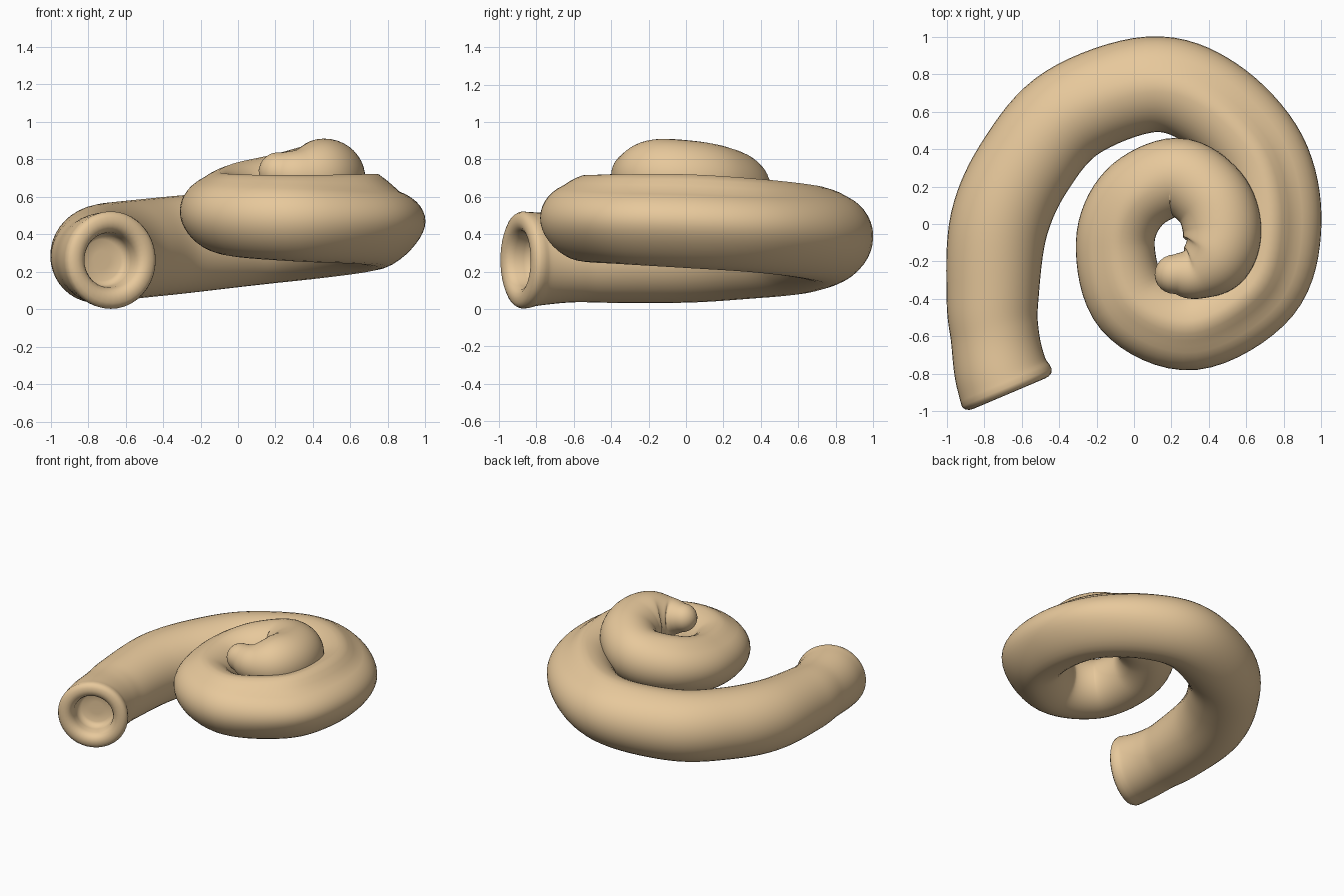
import bpy, bmesh, math
from mathutils import Vector

if "Cube" in bpy.data.objects:
    bpy.data.objects.remove(bpy.data.objects["Cube"])

# Centreline of the coil: x, y, z, tube radius, sharpness of the outer shoulder
PATH = [
    (-0.665, -0.905, 0.262, 0.262, 0), (-0.712, -0.78, 0.268, 0.248, 0),
    (-0.742, -0.60, 0.272, 0.236, 0), (-0.755, -0.40, 0.278, 0.245, 0),
    (-0.72, 0.00, 0.297, 0.263, 0), (-0.575, 0.32, 0.317, 0.263, 0),
    (-0.33, 0.595, 0.342, 0.262, 0.05), (0.09, 0.745, 0.385, 0.256, 0.2),
    (0.41, 0.645, 0.415, 0.252, 0.5), (0.675, 0.36, 0.447, 0.25, 0.9),
    (0.75, 0.00, 0.47, 0.25, 1), (0.66, -0.34, 0.48, 0.24, 0.9),
    (0.31, -0.55, 0.485, 0.23, 0.5), (-0.01, -0.42, 0.50, 0.22, 0.4),
    (-0.10, -0.10, 0.525, 0.21, 0.4), (0.00, 0.14, 0.57, 0.21, 0.25),
    (0.23, 0.25, 0.62, 0.21, 0), (0.41, 0.14, 0.67, 0.21, 0),
    (0.47, -0.03, 0.695, 0.21, 0), (0.43, -0.18, 0.71, 0.197, 0),
    (0.32, -0.26, 0.715, 0.145, 0), (0.215, -0.268, 0.732, 0.105, 0),
]
SIDES, STEPS = 40, 8
pts = [Vector(p) for p in PATH]
pts = [2 * pts[0] - pts[1]] + pts + [2 * pts[-1] - pts[-2]]


def spline(a, b, c, d, t):
    return 0.5 * (2 * b + (c - a) * t + (2 * a - 5 * b + 4 * c - d) * t * t
                  + (3 * b - a - 3 * c + d) * t ** 3)


samples = [spline(*pts[i:i + 4], k / STEPS) for i in range(len(pts) - 3) for k in range(STEPS)]
samples.append(pts[-2])

bm = bmesh.new()
rings = []


def add_ring(centre, axis, radius, sharp=0.0):
    side = axis.cross(Vector((0, 0, 1))).normalized()   # points to the inside of the coil
    up = side.cross(axis).normalized()
    ring = []
    for k in range(SIDES):
        a = 2 * math.pi * k / SIDES
        c, s = math.cos(a), math.sin(a)
        out = max(0.0, -c)
        # Outer shoulder slopes more steeply than a circle
        s *= 1 - 0.3 * sharp * (min(1, 2.2 * out) if s > 0 else out ** 1.5)
        ring.append(bm.verts.new(centre + radius * (c * side + s * up)))
    rings.append(ring)


# Hollow mouth with a rolled rim: depth along the axis, radius
mouth = Vector(samples[0][:3])
axis0 = Vector((-0.39, 0.92, 0.0)).normalized()
for depth, radius in [(0.16, 0.05), (0.158, 0.11), (0.145, 0.135), (0.10, 0.142), (0.05, 0.147),
                      (0.02, 0.16), (0.004, 0.182), (0.0, 0.205), (0.003, 0.23),
                      (0.015, 0.251), (0.035, 0.26), (0.065, 0.257)]:
    add_ring(mouth + axis0 * depth, axis0, radius)

# Coiled tube
for i, s in enumerate(samples):
    p = Vector(s[:3])
    if i < STEPS and (p - mouth).length < 0.09:
        continue
    a, b = samples[max(i - 1, 0)], samples[min(i + 1, len(samples) - 1)]
    axis = (Vector(b[:3]) - Vector(a[:3])).normalized()
    add_ring(p, axis, s[3], s[4])

# Rounded tip
for k in range(1, 7):
    a = k * math.pi / 2 / 6.3
    add_ring(p + axis * s[3] * math.sin(a), axis, s[3] * math.cos(a))

for r, q in zip(rings, rings[1:]):
    for k in range(SIDES):
        n = (k + 1) % SIDES
        bm.faces.new((r[k], r[n], q[n], q[k]))
bm.faces.new(rings[0])
bm.faces.new(rings[-1])
bmesh.ops.recalc_face_normals(bm, faces=bm.faces)
for f in bm.faces:
    f.smooth = True

mesh = bpy.data.meshes.new("coiled_tube")
bm.to_mesh(mesh)
bm.free()
tube = bpy.data.objects.new("coiled_tube", mesh)
bpy.context.collection.objects.link(tube)

# Tan surface
tan = bpy.data.materials.new("tan")
tan.diffuse_color = (0.80, 0.58, 0.33, 1)
tan.use_nodes = True
tan.node_tree.nodes["Principled BSDF"].inputs["Base Color"].default_value = tan.diffuse_color
mesh.materials.append(tan)
